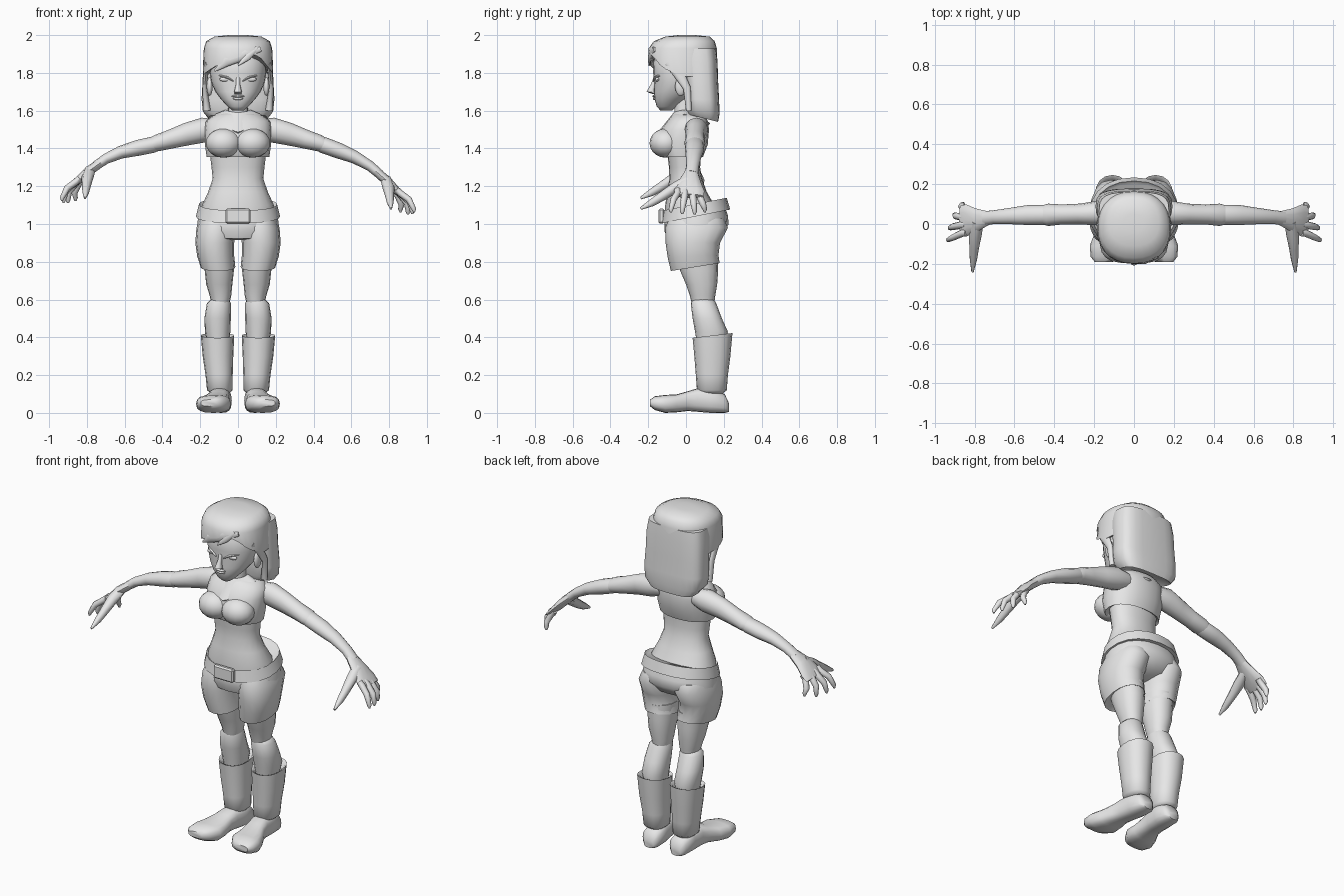
import bpy, bmesh, math
from mathutils import Vector

grey = bpy.data.materials.new("plain_grey")
grey.diffuse_color = (0.8, 0.8, 0.8, 1)


def finish(name, bm, angle=50):
    bmesh.ops.recalc_face_normals(bm, faces=bm.faces)
    me = bpy.data.meshes.new(name)
    bm.to_mesh(me)
    bm.free()
    ob = bpy.data.objects.new(name, me)
    bpy.context.collection.objects.link(ob)
    me.materials.append(grey)
    bpy.ops.object.select_all(action='DESELECT')
    ob.select_set(True)
    bpy.context.view_layer.objects.active = ob
    bpy.ops.object.shade_smooth_by_angle(angle=math.radians(angle))
    return ob


def loft(name, loops, caps=True, angle=50):
    """Skin a list of point loops."""
    bm = bmesh.new()
    rows = [[bm.verts.new(p) for p in loop] for loop in loops]
    n = len(rows[0])
    for a, b in zip(rows, rows[1:]):
        for i in range(n):
            bm.faces.new((a[i], a[(i + 1) % n], b[(i + 1) % n], b[i]))
    if caps:
        bm.faces.new(rows[0])
        bm.faces.new(rows[-1])
    return finish(name, bm, angle)


def oval(c, u, v, n=16, power=2.0):
    pts = []
    for i in range(n):
        a = 2 * math.pi * i / n
        k, m = math.cos(a), math.sin(a)
        f = lambda w: math.copysign(abs(w) ** (2 / power), w)
        pts.append(Vector(c) + Vector(u) * f(k) + Vector(v) * f(m))
    return pts


def slab(x0, x1, y0, y1, z, tilt=0, n=16, power=2.2):
    """Level ring, tilted up towards the back by a slope."""
    h = (y1 - y0) / 2
    return oval(((x0 + x1) / 2, (y0 + y1) / 2, z), ((x1 - x0) / 2, 0, 0), (0, h, h * tilt), n, power)


def body(name, rings, tilts=None, n=20, power=2.2):
    tilts = tilts or [0] * len(rings)
    return loft(name, [slab(-w, w, y0, y1, z, t, n, power)
                       for (w, y0, y1, z), t in zip(rings, tilts)])


def tube(name, path, n=12):
    """Tube through points (x, y, z, width, thickness)."""
    pts = [Vector(p[:3]) for p in path]
    loops = []
    for i, p in enumerate(path):
        t = (pts[min(i + 1, len(pts) - 1)] - pts[max(i - 1, 0)]).normalized()
        u = Vector((0, 1, 0)) if abs(t.y) < 0.7 else Vector((1, 0, 0))
        u = (u - t * u.dot(t)).normalized()
        loops.append(oval(pts[i], u * p[3], t.cross(u) * p[4], n))
    return loft(name, loops)


def ball(name, c, r, seg=16):
    bm = bmesh.new()
    bmesh.ops.create_uvsphere(bm, u_segments=seg, v_segments=10, radius=1)
    for v in bm.verts:
        v.co = Vector([c[i] + v.co[i] * r[i] for i in range(3)])
    return finish(name, bm)


# Torso: bare waist, cropped top and bust
body("waist", [(.2, -.11, .18, 1.04), (.19, -.11, .15, 1.1), (.158, -.1, .11, 1.17),
               (.134, -.088, .085, 1.24), (.14, -.09, .075, 1.3), (.15, -.1, .08, 1.38)])
body("cropped_top", [(.15, -.1, .075, 1.365), (.166, -.125, .09, 1.355), (.175, -.155, .115, 1.42),
                     (.176, -.135, .122, 1.5), (.17, -.1, .115, 1.545), (.13, -.075, .1, 1.575),
                     (.06, -.06, .07, 1.59)])
for s in (-1, 1):
    ball("bust", (s * .076, -.108, 1.428), (.094, .085, .077))

# Open V-shaped collar
inner, outer, under = [], [], []
for i in range(24):
    a = 2 * math.pi * i / 24
    c, m = math.cos(a), math.sin(a)
    drop = (.095 if m < 0 else .05) * abs(m) ** 1.5
    f = lambda w: math.copysign(abs(w) ** 1.4, w)
    inner.append((.064 * c, -.005 + .06 * m, 1.605 - drop * .15))
    outer.append((.12 * f(c), -.01 + .138 * f(m), 1.582 - drop))
    under.append((.11 * f(c), -.01 + .125 * f(m), 1.57 - drop))
loft("collar", [inner, outer, under], caps=False)

# Neck and head
body("neck", [(.062, -.06, .055, 1.54), (.052, -.062, .045, 1.6), (.05, -.06, .05, 1.68)])
body("face", [(.028, -.135, -.075, 1.6), (.055, -.155, -.05, 1.622), (.09, -.166, 0, 1.66),
              (.12, -.17, .06, 1.7), (.142, -.168, .1, 1.75), (.15, -.174, .12, 1.8),
              (.15, -.172, .13, 1.86), (.12, -.13, .1, 1.94)], n=24)
loft("nose", [oval((0, y, z), (w, 0, 0), (0, d, 0), 8) for y, z, w, d in
              ((-.165, 1.688, .018, .012), (-.185, 1.7, .02, .024),
               (-.172, 1.74, .011, .014), (-.165, 1.775, .012, .007))])
ball("upper_lip", (0, -.166, 1.677), (.034, .012, .007))
ball("lower_lip", (0, -.163, 1.664), (.027, .013, .008))
for s in (-1, 1):
    tube("eyelid", [(s * .025, -.172, 1.757, .004, .003), (s * .055, -.166, 1.775, .008, .006),
                    (s * .085, -.147, 1.783, .008, .006), (s * .112, -.122, 1.787, .004, .003)], 8)
    ball("eye", (s * .066, -.151, 1.766), (.032, .012, .013))
    ball("ear", (s * .15, -.028, 1.728), (.016, .03, .05))

# Hair: crown with a swept fringe edge, long back, loose strands
edge = [(-.2, 1.78), (-.13, 1.83), (-.05, 1.865), (.07, 1.905), (.12, 1.88), (.2, 1.78)]


def fringe(p):
    if p.y > -.02:
        return 1.78
    for (xa, za), (xb, zb) in zip(edge, edge[1:]):
        if xa <= p.x <= xb:
            return za + (zb - za) * (p.x - xa) / (xb - xa)
    return 1.78


crown = [slab(-w, w, y0, y1, z, 0, 28, 2.3) for w, y0, y1, z in
         ((.05, -.04, .05, 2.0), (.125, -.11, .125, 1.992), (.168, -.17, .152, 1.968),
          (.181, -.198, .163, 1.93), (.186, -.2, .166, 1.86))]
for p in crown[-1]:
    p.z = fringe(p)
crown.append([Vector((p.x * .86, p.y * .85, p.z + .012)) for p in crown[-1]])
loft("hair_crown", crown)
body("hair_back", [(.175, -.03, .16, 1.93), (.185, -.02, .167, 1.86), (.187, -.008, .17, 1.76),
                   (.193, 0, .175, 1.66), (.186, .003, .178, 1.595), (.155, .012, .17, 1.56),
                   (.11, .04, .14, 1.585)], [0, 0, 0, 0, -.12, -.25, -.2], 24, 3.2)
tube("hair_strand_long", [(.12, -.165, 1.925, .008, .012), (.04, -.188, 1.9, .012, .03),
                          (-.06, -.184, 1.86, .012, .026), (-.125, -.155, 1.81, .004, .005)])
tube("hair_strand_short", [(.1, -.17, 1.93, .008, .012), (.05, -.192, 1.885, .01, .02),
                           (0, -.195, 1.84, .004, .004)])
for s in (-1, 1):
    tube("hair_side_lock", [(s * .16, -.09, 1.86, .03, .012), (s * .17, -.04, 1.8, .03, .012),
                            (s * .176, .005, 1.72, .02, .012), (s * .165, .015, 1.6, .015, .02)])

# Hips of the shorts, belt and buckle
body("shorts_hips", [(.2, -.11, .2, 1.075), (.213, -.115, .222, 1.02), (.218, -.114, .226, .98),
                     (.17, -.1, .175, .93), (.06, -.05, .1, .915)], [.2, .15, .1, .05, 0])
body("belt", [(.195, -.105, .2, 1.09), (.207, -.122, .216, 1.105), (.223, -.132, .234, 1.04),
              (.21, -.11, .21, 1.045)], [.2] * 4)
bm = bmesh.new()
bmesh.ops.create_cube(bm, size=1)
for v in bm.verts:
    v.co = Vector((v.co.x * .13, v.co.y * .03 - .13, v.co.z * .08 + 1.042))
bmesh.ops.bevel(bm, geom=bm.edges[:], offset=.008, segments=1, affect='EDGES')
finish("belt_buckle", bm, 30)


def limb(name, s, rings, tilts=None):
    tilts = tilts or [0] * len(rings)
    loops = []
    for (x0, x1, y0, y1, z), t in zip(rings, tilts):
        loops.append([Vector((s * p.x, p.y, p.z)) for p in slab(x0, x1, y0, y1, z, t)])
    return loft(name, loops)


for s in (-1, 1):
    # Shorts leg, thigh, shin, boot and foot
    limb("shorts_leg", s, [(.015, .2, -.09, .2, 1.03), (.01, .22, -.11, .222, .98),
                           (.02, .226, -.108, .18, .9), (.02, .216, -.097, .172, .83),
                           (.014, .198, -.08, .178, .772), (.03, .18, -.05, .16, .785)],
         [0, 0, 0, .05, .16, .16])
    limb("thigh", s, [(.02, .19, -.05, .17, .84), (.022, .176, -.03, .17, .75),
                      (.03, .168, .0, .165, .68), (.036, .15, .02, .155, .62),
                      (.045, .142, .03, .15, .58)])
    limb("shin", s, [(.05, .14, .035, .145, .605), (.038, .165, .025, .16, .58),
                     (.038, .178, .035, .19, .5), (.04, .175, .048, .222, .43),
                     (.05, .16, .06, .2, .35)])
    limb("boot_shaft", s, [(.045, .17, .06, .215, .375), (.03, .187, .045, .232, .405),
                           (.02, .197, .035, .246, .41), (.025, .187, .044, .235, .3),
                           (.028, .172, .052, .222, .2), (.03, .164, .058, .216, .12),
                           (.05, .14, .08, .19, .1)], [.12, .12, .12, 0, 0, 0, 0])
    foot = [(.228, .09, .03, .005, .05), (.205, .09, .055, 0, .1), (.13, .093, .06, 0, .13),
            (.06, .1, .058, .006, .13), (.01, .108, .062, .01, .115), (-.05, .12, .08, .003, .098),
            (-.11, .13, .092, 0, .095), (-.165, .145, .072, .015, .088), (-.19, .152, .045, .035, .07)]
    loft("boot_foot", [oval((s * x, y, (a + b) / 2), (w, 0, 0), (0, 0, (b - a) / 2), 16, 2.7)
                       for y, x, w, a, b in foot])

    # Arm and hand; one forearm hangs a little lower
    def place(path):
        low = .06 if s > 0 else 0
        return [(s * x, y, z - low * min(max((x - .44) / .4, 0), 1), a, b) for x, y, z, a, b in path]

    tube("upper_arm", place([(.11, .055, 1.505, .05, .05), (.18, .055, 1.498, .062, .066),
                             (.27, .05, 1.476, .052, .06), (.36, .048, 1.448, .05, .05),
                             (.43, .046, 1.428, .056, .044), (.47, .046, 1.415, .045, .036)]))
    tube("forearm", place([(.42, .046, 1.43, .044, .036), (.45, .046, 1.42, .05, .043),
                           (.53, .045, 1.403, .05, .042), (.62, .04, 1.38, .041, .034),
                           (.7, .035, 1.345, .034, .027), (.75, .028, 1.31, .036, .025)]))
    tube("palm", place([(.73, .03, 1.323, .034, .024), (.79, .02, 1.28, .058, .025),
                        (.84, .018, 1.235, .08, .021), (.868, .017, 1.208, .076, .014)]))
    fingers = [("index_finger", -.045, (.86, 1.222), -.066, (.905, 1.19), -.08, (.932, 1.122)),
               ("middle_finger", -.005, (.865, 1.218), -.014, (.91, 1.175), -.02, (.923, 1.112)),
               ("ring_finger", .035, (.86, 1.215), .04, (.895, 1.17), .046, (.9, 1.11)),
               ("little_finger", .07, (.845, 1.212), .09, (.866, 1.165), .1, (.86, 1.122))]
    for name, ya, a, yb, b, yc, c in fingers:
        tube(name, place([(a[0] - .02, ya, a[1] + .02, .018, .016), (a[0], ya, a[1], .019, .018),
                          (b[0], yb, b[1], .017, .017), (c[0], yc, c[1] + .015, .012, .012),
                          (c[0], yc, c[1], .005, .005)]), 8)
    tube("thumb", place([(.785, .01, 1.285, .03, .026), (.797, -.06, 1.245, .032, .028),
                         (.802, -.12, 1.205, .024, .025), (.806, -.18, 1.168, .018, .02),
                         (.81, -.24, 1.137, .006, .007)]), 8)
